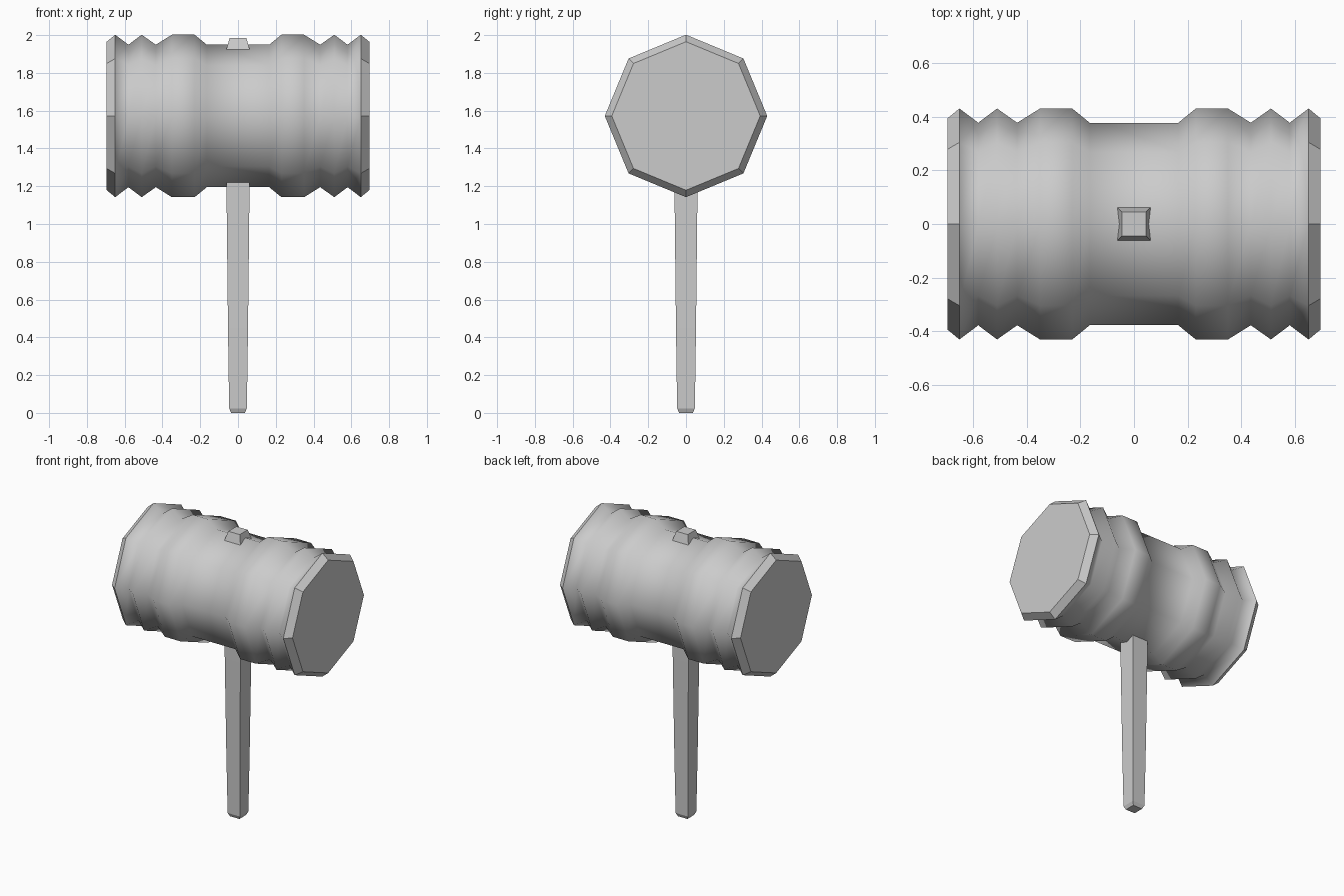
import bpy
import bmesh
from math import sin, cos, pi

if "Cube" in bpy.data.objects:
    bpy.data.objects.remove(bpy.data.objects["Cube"])


def loft(name, rings, smooth_bands=()):
    """Join successive rings of points with quads and cap both ends."""
    bm = bmesh.new()
    loops = [[bm.verts.new(p) for p in ring] for ring in rings]
    n = len(loops[0])
    for k, (a, b) in enumerate(zip(loops, loops[1:])):
        for i in range(n):
            j = (i + 1) % n
            face = bm.faces.new((a[i], a[j], b[j], b[i]))
            face.smooth = k in smooth_bands
    bm.faces.new(loops[0])
    bm.faces.new(loops[-1])
    bmesh.ops.recalc_face_normals(bm, faces=bm.faces[:])
    mesh = bpy.data.meshes.new(name)
    bm.to_mesh(mesh)
    bm.free()
    obj = bpy.data.objects.new(name, mesh)
    bpy.context.collection.objects.link(obj)
    return obj


# Mallet head: eight-sided grooved profile turned around the x axis
AXIS_Z, R, GROOVE = 1.572, 0.43, 0.377
half = [(0.165, GROOVE), (0.23, R), (0.35, R), (0.435, GROOVE),
        (0.51, R), (0.58, GROOVE), (0.65, R), (0.695, 0.393)]
profile = [(-x, r) for x, r in reversed(half)] + half
head_rings = [[(x, r * sin(i * pi / 4), AXIS_Z + r * cos(i * pi / 4))
               for i in range(8)] for x, r in profile]
# the chamfer bands at both ends stay flat
loft("mallet_head", head_rings, range(1, len(profile) - 2))

# Handle: square tapered shaft running through the head to a small peg on top
shaft = [(0.0, 0.036), (0.024, 0.047), (0.45, 0.053), (1.1, 0.06),
         (1.92, 0.063), (1.985, 0.044)]
loft("handle", [[(-w, -w, z), (w, -w, z), (w, w, z), (-w, w, z)]
                for z, w in shaft])
